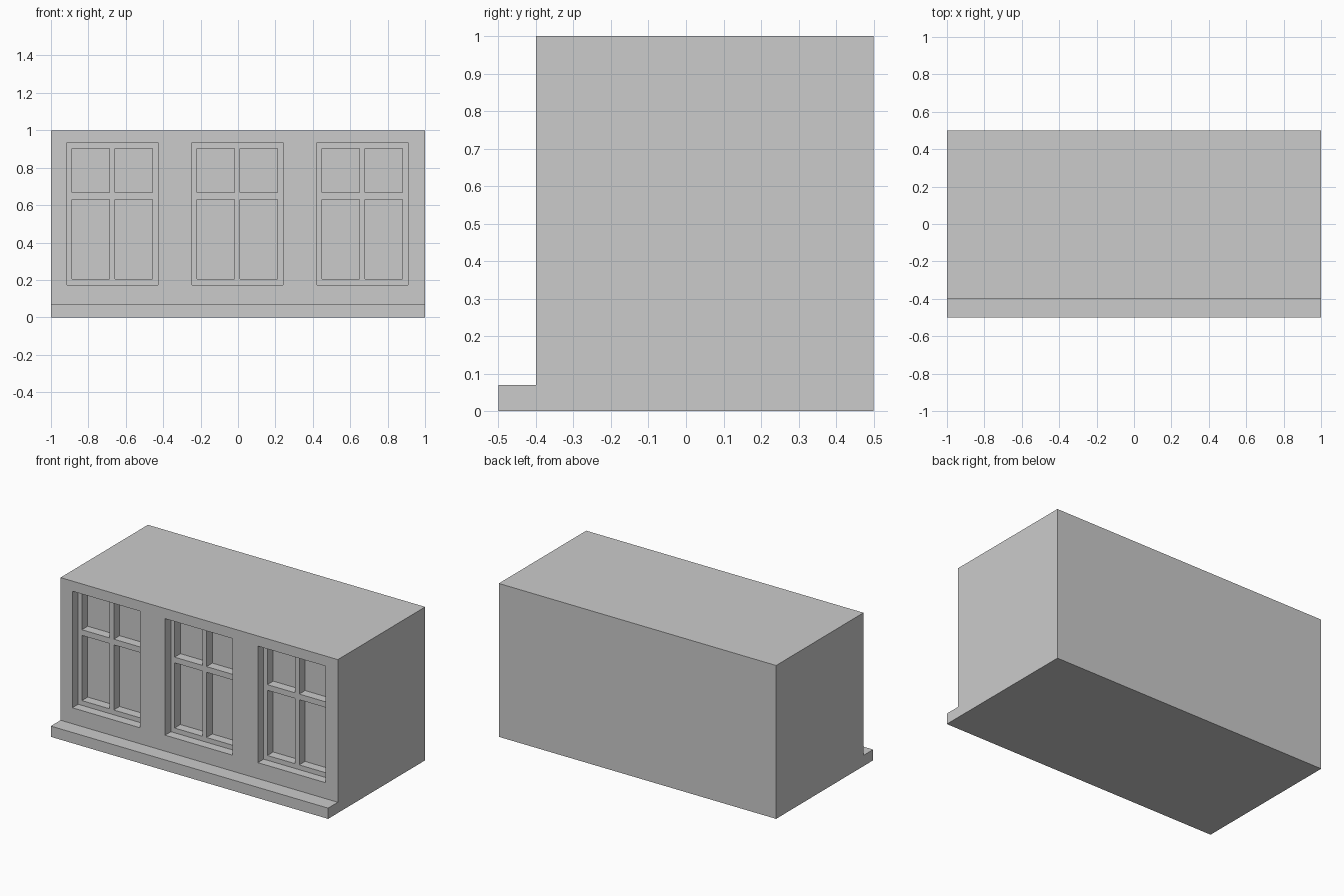
import bpy, bmesh

if "Cube" in bpy.data.objects:
    bpy.data.objects.remove(bpy.data.objects["Cube"])

FRONT = -0.40            # wall plane
FRAME_Y = FRONT + 0.06   # window frame plane
PANE_Y = FRAME_Y + 0.06  # pane plane


def new_object(name, bm):
    bmesh.ops.recalc_face_normals(bm, faces=bm.faces)
    mesh = bpy.data.meshes.new(name)
    bm.to_mesh(mesh)
    bm.free()
    obj = bpy.data.objects.new(name, mesh)
    bpy.context.collection.objects.link(obj)
    return obj


def add_box(bm, x, y, z):
    verts = bmesh.ops.create_cube(bm, size=1)["verts"]
    for v in verts:
        v.co = [lo + (c + 0.5) * (hi - lo) for c, (lo, hi) in zip(v.co, (x, y, z))]


def carve(target, name, boxes):
    bm = bmesh.new()
    for box in boxes:
        add_box(bm, *box)
    cutter = new_object(name, bm)
    cutter.hide_render = True
    mod = target.modifiers.new(name, "BOOLEAN")
    mod.operation = "DIFFERENCE"
    mod.solver = "EXACT"
    mod.object = cutter
    bpy.context.view_layer.objects.active = target
    bpy.ops.object.modifier_apply(modifier=mod.name)
    bpy.data.objects.remove(cutter)


# Wall block with projecting base ledge: side profile swept along x
profile = [(-0.5, 0), (0.5, 0), (0.5, 1), (FRONT, 1), (FRONT, 0.07), (-0.5, 0.07)]
bm = bmesh.new()
face = bm.faces.new([bm.verts.new((-1, y, z)) for y, z in profile])
swept = bmesh.ops.extrude_face_region(bm, geom=[face])["geom"]
bmesh.ops.translate(bm, vec=(2, 0, 0),
                    verts=[v for v in swept if isinstance(v, bmesh.types.BMVert)])
wall = new_object("window_wall", bm)

# Window openings, then four recessed panes in each
openings, panes = [], []
for left in (-0.915, -0.246, 0.423):
    openings.append(((left, left + 0.487), (FRONT - 0.05, FRAME_Y), (0.174, 0.934)))
    for dx in (0.027, 0.257):
        for z in ((0.205, 0.63), (0.667, 0.903)):
            panes.append(((left + dx, left + dx + 0.2), (FRONT - 0.05, PANE_Y), z))
carve(wall, "window_openings", openings)
carve(wall, "window_panes", panes)
